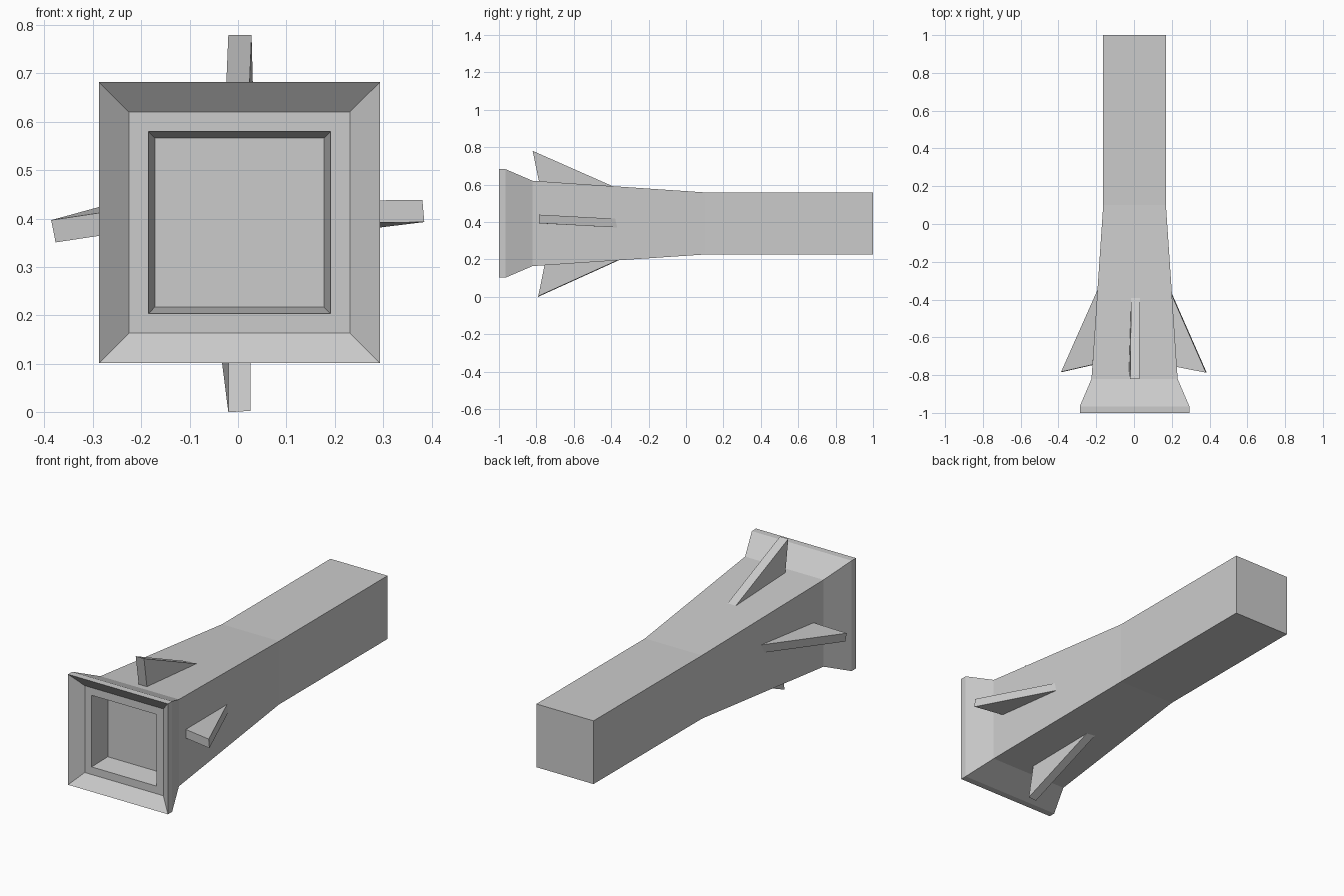
import bpy, bmesh
from mathutils import Vector

if "Cube" in bpy.data.objects:
    bpy.data.objects.remove(bpy.data.objects["Cube"])

CX, CZ = 0.003, 0.392


def finish(bm, name):
    bmesh.ops.recalc_face_normals(bm, faces=bm.faces)
    mesh = bpy.data.meshes.new(name)
    bm.to_mesh(mesh)
    bm.free()
    obj = bpy.data.objects.new(name, mesh)
    bpy.context.collection.objects.link(obj)
    return obj


def square_loft(name, stations):
    """Skin square rings given as (y, half width), capped at both ends."""
    bm = bmesh.new()
    rings = [[bm.verts.new((CX + sx * h, y, CZ + sz * h))
              for sx, sz in ((-1, -1), (1, -1), (1, 1), (-1, 1))]
             for y, h in stations]
    for a, b in zip(rings, rings[1:]):
        for i in range(4):
            j = (i + 1) % 4
            bm.faces.new((a[i], a[j], b[j], b[i]))
    bm.faces.new(rings[0])
    bm.faces.new(rings[-1])
    return finish(bm, name)


def fin(name, outline, thickness):
    """Triangular plate: tip, front root and rear root, extruded."""
    bm = bmesh.new()
    face = bm.faces.new([bm.verts.new(p) for p in outline])
    ext = bmesh.ops.extrude_face_region(bm, geom=[face], use_keep_orig=True)
    moved = [g for g in ext["geom"] if isinstance(g, bmesh.types.BMVert)]
    bmesh.ops.translate(bm, verts=moved, vec=Vector(thickness))
    return finish(bm, name)


# Shaft, flared rim and recessed mouth in one continuous skin
square_loft("flared_shaft", [
    (1.0, 0.166), (0.1, 0.166), (-0.82, 0.228), (-0.965, 0.29), (-1.0, 0.29),
    (-0.95, 0.228), (-0.95, 0.188), (-0.835, 0.175)])

# Four slightly tilted fins around the flare
fin("top_fin", [(-0.02, -0.82, 0.78), (-0.027, -0.785, 0.612),
                (-0.015, -0.385, 0.588)], (0.048, 0, 0))
fin("bottom_fin", [(-0.02, -0.79, 0.0), (-0.02, -0.755, 0.172),
                   (-0.045, -0.355, 0.197)], (0.046, 0, 0.003))
fin("right_fin", [(0.385, -0.787, 0.393), (0.222, -0.755, 0.391),
                  (0.197, -0.36, 0.37)], (-0.004, 0, 0.046))
fin("left_fin", [(-0.386, -0.783, 0.397), (-0.22, -0.745, 0.422),
                 (-0.193, -0.348, 0.45)], (0.009, 0, -0.046))
